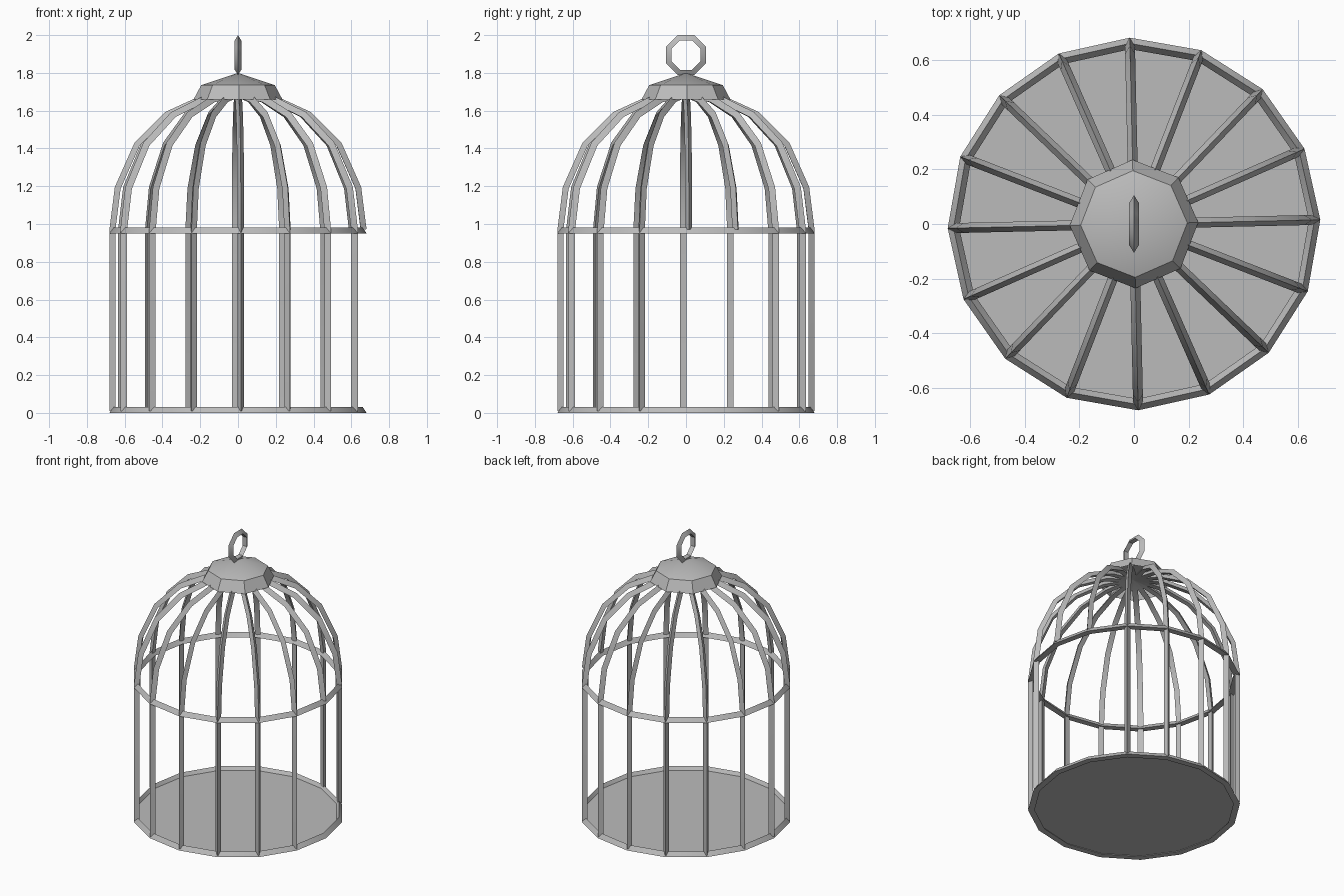
import bpy, bmesh, math
from mathutils import Vector

cube = bpy.data.objects.get("Cube")
if cube:
    bpy.data.objects.remove(cube, do_unlink=True)

metal = bpy.data.materials.new("grey metal")
metal.use_nodes = True
grey = (0.5, 0.5, 0.5, 1)
metal.diffuse_color = grey
metal.node_tree.nodes["Principled BSDF"].inputs["Base Color"].default_value = grey

BARS = 16
TWIST = math.radians(1.3)
RADIUS = 0.66
UP = Vector((0, 0, 1))


def finish(name, bm, recalc=True):
    if recalc:
        bmesh.ops.recalc_face_normals(bm, faces=bm.faces)
    mesh = bpy.data.meshes.new(name)
    bm.to_mesh(mesh)
    bm.free()
    mesh.materials.append(metal)
    for p in mesh.polygons:
        p.use_smooth = True
    mesh.set_sharp_from_angle(angle=math.radians(40))
    obj = bpy.data.objects.new(name, mesh)
    bpy.context.collection.objects.link(obj)
    return obj


def sweep(name, frames, closed, size=0.021):
    """Three-sided rod through (centre, apex direction, side direction) frames."""
    bm = bmesh.new()
    loops = []
    for c, apex, side in frames:
        offsets = (apex, side * 0.87 - apex * 0.5, -side * 0.87 - apex * 0.5)
        loops.append([bm.verts.new(c + o * size) for o in offsets])
    count = len(loops)
    for i in range(count if closed else count - 1):
        a, b = loops[i], loops[(i + 1) % count]
        for j in range(3):
            k = (j + 1) % 3
            bm.faces.new((a[j], a[k], b[k], b[j]))
    if not closed:
        bm.faces.new(loops[0])
        bm.faces.new(loops[-1])
    return finish(name, bm)


def radial(angle):
    return Vector((math.cos(angle), math.sin(angle), 0))


def bar_angle(i):
    return TWIST + i * math.tau / BARS


# Hoops at the base and at the foot of the dome
for name, z in (("base_hoop", 0.011), ("middle_hoop", 0.961)):
    sweep(name, [(radial(bar_angle(i)) * RADIUS + UP * z, UP, radial(bar_angle(i)) * 1.15)
                 for i in range(BARS)], True)

# Bars: upright below, curving in to the crown; two uprights left out for the doorway
dome = [(0.66, 0.97), (0.632, 1.19), (0.53, 1.42), (0.375, 1.575), (0.2, 1.655), (0, 1.69)]
for i in range(BARS):
    out = radial(bar_angle(i))
    side = UP.cross(out)
    path = list(dome) if i < 2 else [(RADIUS, 0.01)] + dome
    frames = []
    for j, (r, z) in enumerate(path):
        before, after = path[max(j - 1, 0)], path[min(j + 1, len(path) - 1)]
        along = Vector((after[0] - before[0], after[1] - before[1])).normalized()
        frames.append((out * r + UP * z, out * along.y - UP * along.x, side))
    sweep(f"bar_{i + 1}", frames, False)

# Floor
bm = bmesh.new()
bm.faces.new([bm.verts.new(radial(bar_angle(i)) * RADIUS + UP * 0.008) for i in range(BARS)])
finish("floor", bm, False)

# Crown cap, open underneath
bm = bmesh.new()
rings = [[bm.verts.new(radial(TWIST + k * math.tau / 8) * r + UP * z) for k in range(8)]
         for r, z in ((0.235, 1.66), (0.195, 1.735))]
tip = bm.verts.new((0, 0, 1.8))
for k in range(8):
    n = (k + 1) % 8
    bm.faces.new((rings[0][k], rings[0][n], rings[1][n], rings[1][k]))
    bm.faces.new((rings[1][k], rings[1][n], tip))
finish("crown_cap", bm, False)

# Hanging ring
frames = []
for k in range(8):
    a = (k + 0.5) * math.tau / 8
    d = Vector((0, math.cos(a), math.sin(a)))
    frames.append((d * 0.094 + UP * 1.894, d, Vector((1, 0, 0))))
sweep("hanging_ring", frames, True, 0.02)
